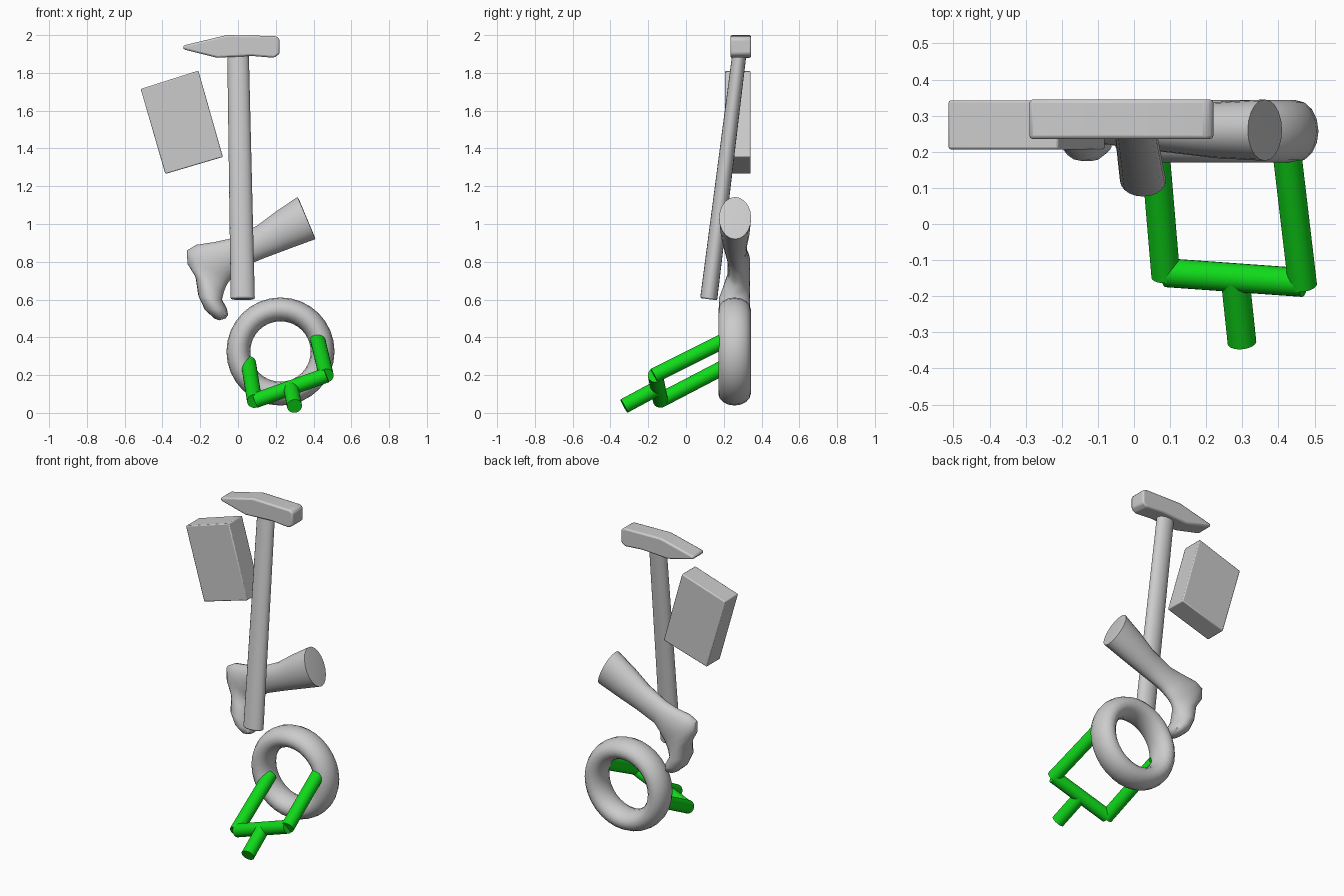
import bpy, bmesh, math
from mathutils import Vector

if "Cube" in bpy.data.objects:
    bpy.data.objects.remove(bpy.data.objects["Cube"])


def finish(name, bm, bevel=0.0, angle=35):
    bmesh.ops.recalc_face_normals(bm, faces=bm.faces)
    me = bpy.data.meshes.new(name)
    bm.to_mesh(me)
    bm.free()
    ob = bpy.data.objects.new(name, me)
    bpy.context.collection.objects.link(ob)
    if bevel:
        m = ob.modifiers.new("bevel", 'BEVEL')
        m.width, m.segments, m.limit_method = bevel, 2, 'ANGLE'
    bpy.ops.object.select_all(action='DESELECT')
    ob.select_set(True)
    bpy.context.view_layer.objects.active = ob
    bpy.ops.object.shade_smooth_by_angle(angle=math.radians(angle))
    return ob


def loft(name, rings, closed=False, bevel=0.0, angle=35):
    """Skin a list of equally sized point rings."""
    bm = bmesh.new()
    vs = [[bm.verts.new(p) for p in r] for r in rings]
    n = len(vs[0])
    pairs = list(zip(vs, vs[1:])) + ([(vs[-1], vs[0])] if closed else [])
    for a, b in pairs:
        for i in range(n):
            j = (i + 1) % n
            bm.faces.new((a[i], a[j], b[j], b[i]))
    if not closed:
        bm.faces.new(vs[0])
        bm.faces.new(vs[-1])
    return finish(name, bm, bevel, angle)


def ring(c, u, v, n=20):
    """Ellipse around c with half axes u and v."""
    c, u, v = Vector(c), Vector(u), Vector(v)
    return [c + u * math.cos(2 * math.pi * i / n) + v * math.sin(2 * math.pi * i / n)
            for i in range(n)]


def slab(name, profile, y0, y1, bevel):
    """Front outline (x, z) extruded from y0 to y1."""
    return loft(name, [[(x, y, z) for x, z in profile] for y in (y0, y1)], bevel=bevel)


# hammer
slab("hammer_head", [(-0.29, 1.925), (-0.29, 1.945), (-0.06, 2.0), (0.20, 1.995),
                     (0.22, 1.98), (0.22, 1.90), (0.19, 1.88), (0.07, 1.89),
                     (-0.11, 1.88)], 0.235, 0.345, 0.012)
loft("hammer_handle", [ring((0.025, 0.12, 0.602), (0.064, 0, 0), (0, 0.045, -0.006)),
                       ring((0, 0.285, 1.92), (0.057, 0, 0), (0, 0.037, -0.005))],
     bevel=0.008)

# tilted block
slab("block", [(-0.515, 1.715), (-0.21, 1.812), (-0.08, 1.355), (-0.385, 1.265)],
     0.207, 0.342, 0.006)

# lower leg and foot: outline pairs (x, z, x, z), half depth and depth centre
sections = [(0.325, 1.125, 0.405, 0.935, 0.07, 0.26),
            (0.315, 1.143, 0.410, 0.920, 0.085, 0.26),
            (0.20, 1.065, 0.26, 0.865, 0.078, 0.26),
            (0.10, 0.99, 0.14, 0.82, 0.065, 0.26),
            (-0.03, 0.925, 0.02, 0.77, 0.055, 0.265),
            (-0.12, 0.905, -0.02, 0.73, 0.055, 0.275),
            (-0.22, 0.89, -0.04, 0.705, 0.06, 0.28),
            (-0.27, 0.86, -0.055, 0.685, 0.06, 0.28),
            (-0.268, 0.79, -0.065, 0.665, 0.06, 0.28),
            (-0.225, 0.72, -0.075, 0.64, 0.068, 0.27),
            (-0.21, 0.62, -0.085, 0.60, 0.082, 0.257),
            (-0.175, 0.545, -0.06, 0.555, 0.083, 0.257),
            (-0.125, 0.50, -0.052, 0.52, 0.065, 0.257),
            (-0.10, 0.49, -0.065, 0.50, 0.03, 0.257)]
loft("foot", [ring(((a + c) / 2, cy, (b + d) / 2), ((a - c) / 2, 0, (b - d) / 2), (0, hy, 0))
              for a, b, c, d, hy, cy in sections], angle=50)

# swim ring with a deep oval tube
tube = []
for k in range(32):
    t = 2 * math.pi * k / 32
    r = Vector((math.cos(t), 0, math.sin(t)))
    tube.append(ring(Vector((0.225, 0.257, 0.325)) + r * 0.223, r * 0.063, (0, 0.086, 0), 16))
loft("wheel_ring", tube, closed=True, angle=50)

# green fork
green = bpy.data.materials.new("green")
green.diffuse_color = (0.005, 0.7, 0.01, 1)
green.use_nodes = True
green.node_tree.nodes["Principled BSDF"].inputs["Base Color"].default_value = green.diffuse_color


def rod(name, a, b, r=0.04):
    a, b = Vector(a), Vector(b)
    d = (b - a).normalized()
    u = d.cross(Vector((0.3, 0.2, 1))).normalized()
    w = d.cross(u)
    ob = loft(name, [ring(p, u * r, w * r, 24) for p in (a, b)])
    ob.data.materials.append(green)


rod("fork_left_prong", (0.088, -0.145, 0.062), (0.055, 0.245, 0.265))
rod("fork_right_prong", (0.467, -0.17, 0.197), (0.418, 0.245, 0.405))
rod("fork_crossbar", (0.09, -0.135, 0.065), (0.468, -0.162, 0.20))
rod("fork_stem", (0.28, -0.15, 0.132), (0.299, -0.328, 0.036))
